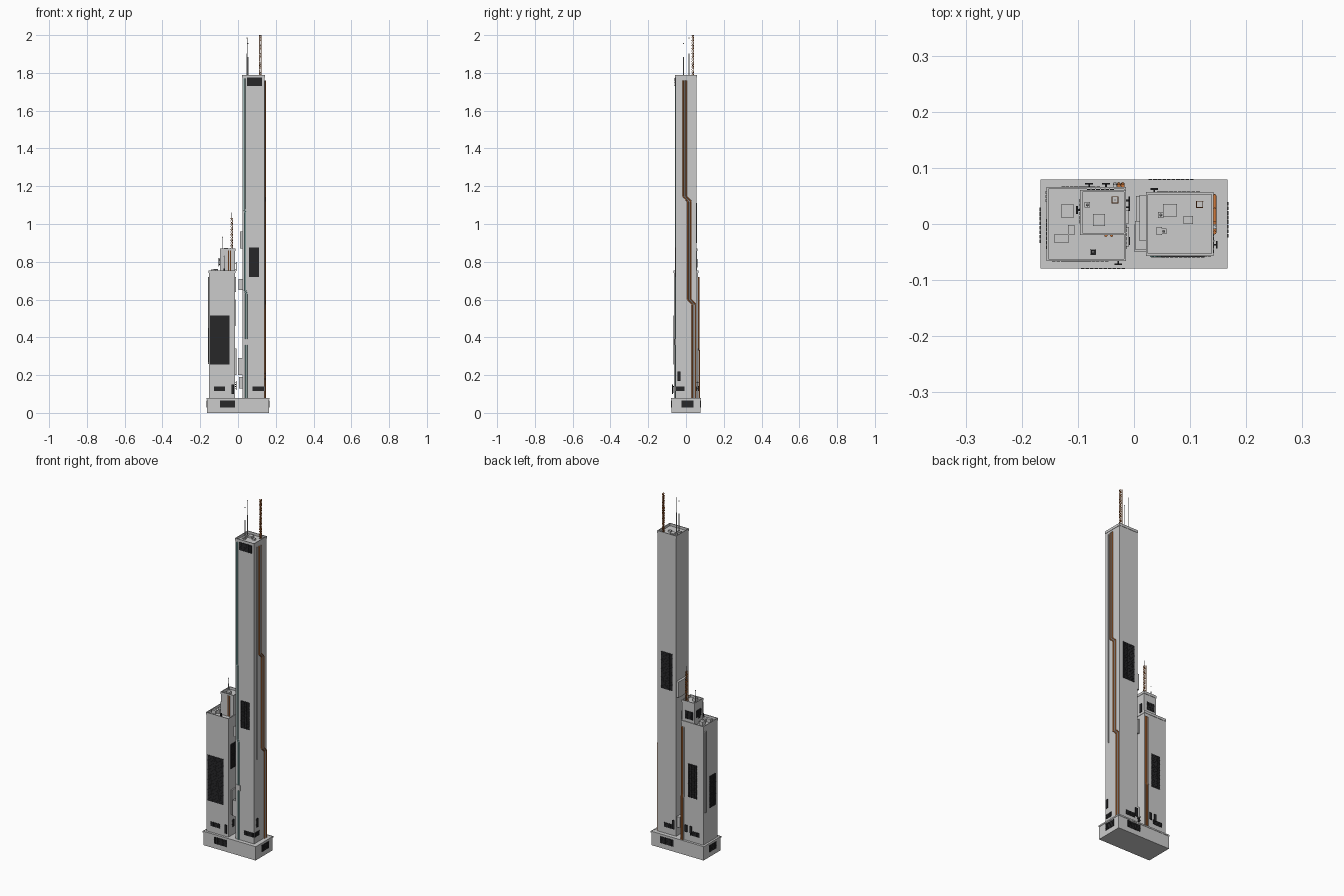
import bpy, bmesh
from math import pi
from mathutils import Vector, Matrix

if "Cube" in bpy.data.objects:
    bpy.data.objects.remove(bpy.data.objects["Cube"])

def mat(name, c):
    m = bpy.data.materials.new(name)
    m.diffuse_color = (*c, 1)
    m.use_nodes = True
    m.node_tree.nodes["Principled BSDF"].inputs["Base Color"].default_value = m.diffuse_color
    return m

DARK = mat("dark", (0.02, 0.02, 0.022))
RUST = mat("rust", (0.55, 0.17, 0.04))
TEAL = mat("teal", (0.25, 0.5, 0.48))

def add_box(bm, x0, x1, y0, y1, z0, z1):
    m = Matrix.Translation(((x0+x1)/2, (y0+y1)/2, (z0+z1)/2)) @ Matrix.Diagonal((x1-x0, y1-y0, z1-z0, 1))
    bmesh.ops.create_cube(bm, size=1, matrix=m)

def add_rod(bm, a, b, r, n=8):
    a, b = Vector(a), Vector(b)
    d = b - a
    m = Matrix.Translation((a+b)/2) @ d.to_track_quat('Z', 'Y').to_matrix().to_4x4()
    bmesh.ops.create_cone(bm, cap_ends=True, segments=n, radius1=r, radius2=r, depth=d.length, matrix=m)

def finish(bm, name, m=None):
    me = bpy.data.meshes.new(name)
    bm.to_mesh(me)
    bm.free()
    ob = bpy.data.objects.new(name, me)
    bpy.context.collection.objects.link(ob)
    if m:
        me.materials.append(m)
    return ob

def boxes(name, items, m=None):
    bm = bmesh.new()
    for b in items:
        add_box(bm, *b)
    return finish(bm, name, m)

def block(name, x0, x1, y0, y1, z0, z1, t=0.004, rim=0.014):
    """Tower body with an overhanging parapet around a sunken roof."""
    o, zr = 0.002, z1 - rim
    boxes(name, [(x0, x1, y0, y1, z0, zr)])
    boxes(name + "_parapet", [
        (x0-o, x1+o, y0-o, y0+t-o, zr, z1), (x0-o, x1+o, y1-t+o, y1+o, zr, z1),
        (x0-o, x0+t-o, y0+t-o, y1-t+o, zr, z1), (x1-t+o, x1+o, y0+t-o, y1-t+o, zr, z1)])

def panel(name, side, pos, a0, a1, z0, z1, pitch=0.008):
    """Dark display made of tiles; side is the axis and direction it faces."""
    s = 1 if side[0] == '+' else -1
    bm = bmesh.new()

    def slab(u0, u1, w0, w1, d0, d1):
        p, q = sorted((pos + s*d0, pos + s*d1))
        add_box(bm, *((p, q, u0, u1) if side[1] == 'x' else (u0, u1, p, q)), w0, w1)
    slab(a0, a1, z0, z1, -0.001, 0.002)
    nu, nw = max(2, round((a1-a0)/pitch)), max(2, round((z1-z0)/pitch))
    du, dw = (a1-a0)/nu, (z1-z0)/nw
    for i in range(nu):
        for j in range(nw):
            u, w = a0 + i*du, z0 + j*dw
            slab(u+.1*du, u+.9*du, w+.1*dw, w+.9*dw, 0.002, 0.003)
    finish(bm, name, DARK)

def bracket_sign(name, side, pos, a, z0, z1, w=0.014, out=0.008):
    """Small plate held off the wall by two stems."""
    s = 1 if side[0] == '+' else -1
    items = []
    for u0, u1, d0, d1, za, zb in [(a-w/2, a+w/2, out-.002, out+.001, z0, z1),
                                   (a-.0015, a+.0015, 0, out, z0+.008, z0+.012),
                                   (a-.0015, a+.0015, 0, out, z1-.012, z1-.008)]:
        p, q = sorted((pos+s*d0, pos+s*d1))
        items.append((p, q, u0, u1, za, zb) if side[1] == 'x' else (u0, u1, p, q, za, zb))
    boxes(name, items, DARK)

def pipe(name, pts, r, m=None):
    bm = bmesh.new()
    for a, b in zip(pts, pts[1:]):
        add_rod(bm, a, b, r)
    ob = finish(bm, name, m)
    for p in ob.data.polygons:
        p.use_smooth = len(p.vertices) == 4

def lattice_mast(name, x, y, z0, z1, w=0.011, n=12):
    bm = bmesh.new()
    h, dz = w/2, (z1-z0)/n
    c = [(x-h, y-h), (x+h, y-h), (x+h, y+h), (x-h, y+h)]
    for p in c:
        add_rod(bm, (*p, z0), (*p, z1), 0.0011, 5)
    for i in range(n):
        for k in range(4):
            p, q = c[k], c[(k+1) % 4]
            if i % 2:
                p, q = q, p
            add_rod(bm, (*p, z0+i*dz), (*q, z0+(i+1)*dz), 0.0008, 4)
            add_rod(bm, (*p, z0+(i+1)*dz), (*q, z0+(i+1)*dz), 0.0008, 4)
    finish(bm, name, RUST)

def whip(name, x, y, z0, z1):
    bm = bmesh.new()
    zm = z0 + (z1-z0)*0.6
    add_rod(bm, (x, y, z0), (x, y, zm), 0.002)
    add_rod(bm, (x, y, zm), (x, y, z1), 0.001)
    add_box(bm, x-.005, x+.005, y-.005, y+.005, z0-.002, z0+.008)
    bmesh.ops.create_icosphere(bm, subdivisions=1, radius=0.003, matrix=Matrix.Translation((x, y, z1)))
    finish(bm, name)

# Podium and towers
block("podium", -.165, .165, -.077, .077, 0, .08, t=.006, rim=.008)
boxes("podium_deck", [(-.162, .162, -.074, .074, .07, .079)])
block("tall_tower", .023, .14, -.055, .055, .078, 1.79)
block("short_tower", -.154, -.016, -.064, .064, .078, .755)
block("short_tower_penthouse", -.094, -.016, -.018, .059, .74, .87)

# Display panels: (name, side, wall position, along0, along1, z0, z1)
for p in [
    ("podium_front_panel", '-y', -.077, -.095, -.015, .028, .066),
    ("podium_back_panel", '+y', .077, .025, .107, .028, .066),
    ("podium_right_panel", '+x', .165, -.025, .04, .028, .066),
    ("podium_left_panel", '-x', -.165, -.035, .03, .028, .066),
    ("tall_front_panel", '-y', -.055, .057, .112, .72, .875),
    ("tall_top_panel", '-y', -.057, .048, .126, 1.73, 1.775),
    ("tall_low_front_panel", '-y', -.055, .078, .138, .115, .14),
    ("tall_low_right_panel", '+x', .14, -.052, -.008, .115, .14),
    ("tall_back_panel", '+y', .055, .045, .118, .9, 1.11),
    ("tall_low_back_panel", '+y', .055, .04, .1, .115, .14),
    ("short_front_panel", '-y', -.064, -.147, -.045, .255, .515),
    ("short_low_front_panel", '-y', -.064, -.128, -.068, .115, .14),
    ("short_back_panel", '+y', .064, -.115, -.06, .33, .52),
    ("short_low_back_panel", '+y', .064, -.13, -.07, .115, .14),
    ("short_left_panel", '-x', -.154, -.045, .01, .27, .45),
    ("short_right_panel", '+x', -.016, -.045, .0, .46, .6),
    ("penthouse_back_panel", '+y', .059, -.085, -.035, .77, .815),
    ("penthouse_left_panel", '-x', -.094, .0, .045, .78, .82),
]:
    panel(*p)

# Bracketed signs
for i, s in enumerate([
    ('+x', .14, -.037, .17, .22), ('+y', .055, .036, .12, .17), ('-y', -.064, -.028, .1, .15),
    ('+y', .064, -.08, .13, .17), ('+y', .064, -.05, .13, .17), ('+x', -.016, .042, .75, .8),
    ('+x', -.016, -.03, .13, .17), ('-x', -.094, .025, .775, .82), ('+x', -.016, .03, .12, .16),
]):
    bracket_sign(f"bracket_sign_{i}", *s)

# Stepped pipe bundle on the right face of the tall tower
for i, (off, m) in enumerate([(-.009, RUST), (0, None), (.008, RUST)]):
    steps = [(-.006, 1.76), (-.006, 1.145), (.018, 1.12), (.018, .6), (.042, .575), (.042, .078)]
    pipe(f"tall_side_pipe_{i}", [(.1435, y+off, z) for y, z in steps], .0035, m)
pipe("tall_side_thin_pipe", [(.1415, -.03, z) for z in (1.76, .55)], .002)

# Teal risers on the front of the tall tower
for i in range(2):
    pipe(f"tall_front_pipe_{i}", [(x+.007*i, -.057, z) for x, z in
         [(.03, 1.77), (.03, 1.08), (.034, 1.06), (.034, .65), (.04, .63), (.04, .078)]], .002, TEAL)

# Pipes on the short tower
for i, (x, m) in enumerate([(-.02, RUST), (-.027, RUST), (-.034, None)]):
    pipe(f"short_back_pipe_{i}", [(x, .068, .72), (x, .068, .34), (x, .071, .32), (x, .071, .078)], .0035, m)
for i in range(3):
    pipe(f"short_left_pipe_{i}", [(-.156, .042+.007*i, .72), (-.156, .042+.007*i, .26)], .0028)
pipe("penthouse_pipe", [(-.05, -.02, .86), (-.05, -.02, .745)], .003, RUST)
pipe("penthouse_pipe_right", [(-.04, -.02, .86), (-.04, -.02, .745)], .003, RUST)

# Balcony boxes on the inner faces
boxes("tall_inner_boxes", [
    (.002, .024, -.045, .005, .65, .71), (.01, .024, -.03, .052, .87, .96),
    (.001, .024, -.05, .0, .2, .29), (.004, .024, 0, .05, .13, .19),
    (.03, .055, -.06, -.054, .36, .39)])
boxes("short_inner_ducts", [(-.017, -.009, -.04, -.005, .2, .34), (-.017, -.01, .0, .025, .64, .72)])

# Rooftop equipment
boxes("tall_roof_units", [(.052, .077, .013, .036, 1.775, 1.787), (.088, .105, .0, .014, 1.775, 1.785),
                          (.04, .05, -.02, -.005, 1.775, 1.783)])
boxes("short_roof_units", [(-.13, -.107, .012, .035, .74, .762), (-.142, -.117, -.034, -.018, .74, .76),
                           (-.118, -.106, -.02, -.002, .74, .758)])
boxes("penthouse_roof_units", [(-.073, -.052, -.004, .018, .855, .872)])
boxes("roof_vent", [(-.077, -.069, -.054, -.046, .74, .765)], DARK)

# Antennas
lattice_mast("tall_lattice_mast", .117, .035, 1.776, 2.0, n=16)
lattice_mast("short_lattice_mast", -.034, .043, .856, 1.03)
whip("tall_whip_a", .053, -.013, 1.776, 1.955)
whip("tall_whip_b", .048, .016, 1.776, 1.985)
whip("short_whip_a", -.083, .034, .856, .93)
whip("short_whip_b", -.073, -.05, .741, .83)
pipe("short_mast_tip", [(-.034, .043, 1.025), (-.034, .043, 1.06)], .001)
